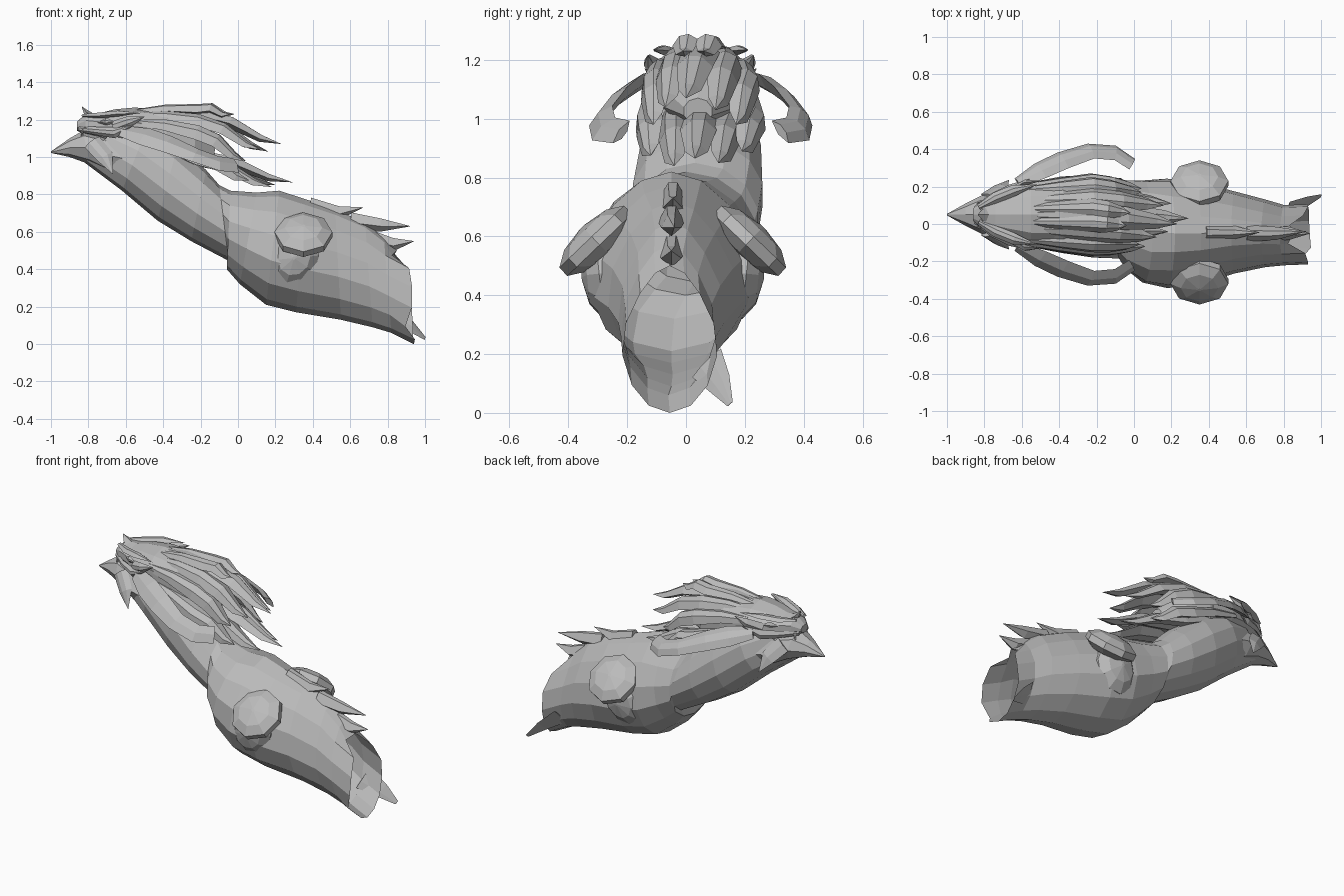
import bpy, bmesh, math
from mathutils import Vector as V

GREY = bpy.data.materials.new("stone_grey")
GREY.diffuse_color = (0.5, 0.5, 0.5, 1)
HEAD_Y, BODY_Y = 0.05, -0.045


def loft(name, rings, cap_start=True, cap_end=True):
    """Skin a list of equal-length closed rings."""
    bm = bmesh.new()
    vs = [[bm.verts.new(p) for p in r] for r in rings]
    n = len(rings[0])
    for a, b in zip(vs, vs[1:]):
        for i in range(n):
            j = (i + 1) % n
            bm.faces.new((a[i], a[j], b[j], b[i]))
    if cap_start:
        bm.faces.new(vs[0][::-1])
    if cap_end:
        bm.faces.new(vs[-1])
    bmesh.ops.remove_doubles(bm, verts=bm.verts, dist=0.0005)
    bmesh.ops.recalc_face_normals(bm, faces=bm.faces)
    me = bpy.data.meshes.new(name)
    bm.to_mesh(me)
    bm.free()
    me.materials.append(GREY)
    ob = bpy.data.objects.new(name, me)
    bpy.context.collection.objects.link(ob)
    return ob


def ring(tx, tz, bx, bz, y, hw, n=14, pinch=0.0):
    """Oval through a top point and a bottom point; pinch narrows its upper half."""
    c = V(((tx + bx) / 2, y, (tz + bz) / 2))
    up = V(((tx - bx) / 2, 0, (tz - bz) / 2))
    pts = []
    for i in range(n):
        a = 2 * math.pi * i / n
        w = hw * (1 - pinch * max(0, math.cos(a)))
        pts.append(c + up * math.cos(a) + V((0, w, 0)) * math.sin(a))
    return pts


def strand(name, pts, widths, thick, side=(0, 1, 0)):
    """Ridged blade following a path; thick is a fraction of the width."""
    pts = [V(p) for p in pts]
    rings = []
    for k, p in enumerate(pts):
        t = (pts[min(k + 1, len(pts) - 1)] - pts[max(k - 1, 0)]).normalized()
        s = V(side)
        s = (s - t * s.dot(t)).normalized()
        nrm = t.cross(s)
        w = max(widths[k], 0.001)
        h = w * thick
        rings.append([p + s * w, p + s * w * 0.35 + nrm * h, p - s * w * 0.35 + nrm * h,
                      p - s * w, p - nrm * h * 0.7])
    return loft(name, rings)


def bulge(name, c, ax, up, out, rx, ru, ro, n=10, m=5):
    """Faceted ellipsoid on three given axes."""
    rings = []
    for k in range(m + 1):
        f = math.pi * (0.02 + 0.96 * k / m)
        r = math.sin(f)
        rings.append([V(c) + V(ax) * rx * r * math.cos(2 * math.pi * i / n)
                      + V(up) * ru * r * math.sin(2 * math.pi * i / n)
                      + V(out) * ro * math.cos(f) for i in range(n)])
    return loft(name, rings)


# Neck and torso skin, open at the torn rear end
body = [ring(*r[:6], pinch=r[6]) for r in [
    (-0.62, 1.20, -0.82, 0.97, 0.05, 0.10, 0),
    (-0.48, 1.17, -0.62, 0.82, 0.05, 0.175, 0),
    (-0.32, 1.07, -0.43, 0.66, 0.05, 0.21, 0),
    (-0.17, 0.93, -0.25, 0.55, 0.04, 0.225, 0),
    (-0.10, 0.85, -0.05, 0.445, 0.03, 0.22, 0),
    (-0.04, 0.82, -0.06, 0.40, 0.0, 0.24, 0),
    (0.10, 0.81, 0.01, 0.32, -0.04, 0.28, 0.1),
    (0.22, 0.82, 0.15, 0.21, -0.05, 0.30, 0.25),
    (0.36, 0.775, 0.31, 0.17, -0.05, 0.285, 0.3),
    (0.52, 0.72, 0.55, 0.13, -0.045, 0.225, 0.3),
    (0.68, 0.65, 0.72, 0.09, -0.05, 0.185, 0.35),
    (0.78, 0.57, 0.82, 0.06, -0.06, 0.165, 0.35),
    (0.85, 0.50, 0.93, 0.0, -0.055, 0.165, 0.35)]]
jag = [0.0, -0.02, 0.04, 0.05, 0.03, 0.02, 0.01, 0.01, 0.02, -0.02, 0.03, 0.05, 0.05, -0.03]
for p, j in zip(body[-1], jag):
    p.x += j
loft("neck_and_torso", body, True, False)

# Torn skin flap at the rear end
strand("torn_flap", [(0.82, 0.07, 0.17), (0.92, 0.115, 0.10), (1.0, 0.15, 0.03)],
       [0.07, 0.045, 0.012], 0.1, (0, 0.6, 0.8))

# Back spines
for k, pts in enumerate([
        [(0.38, -0.045, 0.73), (0.54, -0.045, 0.695), (0.67, -0.045, 0.73)],
        [(0.60, -0.05, 0.65), (0.76, -0.05, 0.63), (0.92, -0.04, 0.63)],
        [(0.72, -0.05, 0.55), (0.83, -0.05, 0.525), (0.94, -0.05, 0.55)]]):
    strand(f"back_spine_{k}", pts, [0.045, 0.035, 0], 1.2)

# Severed forelimbs: a shoulder bulge and a slanted shield-like stump
for s, tag in ((-1, "near"), (1, "far")):
    bulge(f"shoulder_{tag}", (0.30, BODY_Y + s * 0.225, 0.46), (1, 0, 0.1), (0, s * 0.1, 1),
          (0, s, 0), 0.14, 0.15, 0.085)
    bulge(f"limb_stump_{tag}", (0.35, BODY_Y + s * 0.262, 0.585), (0.98, 0, 0.0),
          (0, s * 0.72, -0.69), (0, s * 0.69, 0.72), 0.165, 0.16, 0.066, 8)

# Skull and snout
loft("skull", [ring(*r, 10) for r in [
    (-0.86, 1.19, -0.86, 1.14, HEAD_Y, 0.035),
    (-0.81, 1.235, -0.82, 1.12, HEAD_Y, 0.075),
    (-0.74, 1.235, -0.74, 1.10, HEAD_Y, 0.10),
    (-0.66, 1.255, -0.68, 1.07, HEAD_Y, 0.13),
    (-0.55, 1.265, -0.55, 1.03, HEAD_Y, 0.165),
    (-0.40, 1.25, -0.40, 1.0, HEAD_Y, 0.17)]])

# Pointed lower jaw
loft("lower_jaw", [ring(*r, 8) for r in [
    (-1.0, 1.03, -1.0, 1.022, HEAD_Y, 0.004),
    (-0.90, 1.10, -0.90, 1.0, HEAD_Y, 0.06),
    (-0.83, 1.14, -0.79, 0.96, HEAD_Y, 0.105),
    (-0.72, 1.12, -0.68, 0.90, HEAD_Y, 0.145),
    (-0.55, 1.10, -0.55, 0.86, HEAD_Y, 0.15)]])

# Nose horn
strand("nose_horn", [(-0.77, HEAD_Y, 1.21), (-0.81, HEAD_Y, 1.24), (-0.835, HEAD_Y, 1.27)],
       [0.045, 0.03, 0], 0.6)

for s, tag in ((-1, "near"), (1, "far")):
    def at(x, d, z):
        return (x, HEAD_Y + s * d, z)
    # Cheek frill, brow, eye, fang and cheek curl
    strand(f"cheek_frill_{tag}", [at(-0.78, 0.10, 1.08), at(-0.71, 0.15, 1.0), at(-0.67, 0.185, 0.91)],
           [0.05, 0.045, 0], 0.35, (1, 0, 0.3))
    strand(f"brow_{tag}", [at(-0.83, 0.04, 1.22), at(-0.74, 0.09, 1.22), at(-0.64, 0.13, 1.23),
                           at(-0.52, 0.16, 1.235)], [0.015, 0.03, 0.03, 0], 0.6)
    strand(f"eye_{tag}", [at(-0.75, 0.095, 1.185), at(-0.705, 0.118, 1.19), at(-0.65, 0.135, 1.185)],
           [0, 0.02, 0], 0.7, (0, 0, 1))
    strand(f"fang_{tag}", [at(-0.83, 0.055, 1.15), at(-0.84, 0.06, 1.10)], [0.014, 0], 0.8)
    strand(f"lip_{tag}", [at(-0.85, 0.04, 1.15), at(-0.76, 0.105, 1.14), at(-0.66, 0.15, 1.13),
                          at(-0.56, 0.19, 1.17)], [0.015, 0.022, 0.03, 0], 0.6, (0, 0, 1))
    strand(f"cheek_curl_{tag}", [at(-0.66, 0.13, 1.16), at(-0.58, 0.175, 1.19), at(-0.50, 0.18, 1.215)],
           [0.035, 0.03, 0], 0.6, (0, 0, 1))

    # Curved side horn, broad at the root, sweeping out and back in
    strand(f"side_horn_{tag}", [at(-0.62, 0.17, 1.14), at(-0.50, 0.235, 1.11), at(-0.38, 0.29, 1.07),
                                at(-0.23, 0.34, 1.01), at(-0.10, 0.33, 0.965), at(-0.01, 0.27, 0.955)],
           [0.04, 0.065, 0.065, 0.055, 0.055, 0.05], 0.35, (0, s * 0.72, -0.69))

# Core of the mane
loft("mane_core", [ring(*r, 10) for r in [
    (-0.58, 1.25, -0.55, 1.06, HEAD_Y, 0.15),
    (-0.38, 1.25, -0.38, 1.02, HEAD_Y, 0.17),
    (-0.22, 1.18, -0.24, 0.97, HEAD_Y, 0.14),
    (-0.12, 1.07, -0.13, 0.98, 0.04, 0.05)]])

# Mane locks: root offset, root z, middle z, tip position, width
locks = [
    (0.0, 1.24, 1.225, (0.23, 0.0, 1.07), 0.065),
    (0.08, 1.22, 1.19, (0.16, 0.10, 1.03), 0.06),
    (-0.08, 1.22, 1.19, (0.12, -0.07, 1.04), 0.06),
    (0.035, 1.24, 1.25, (-0.02, 0.06, 1.23), 0.05),
    (-0.04, 1.24, 1.25, (-0.04, -0.01, 1.23), 0.05),
    (0.14, 1.19, 1.13, (0.04, 0.17, 0.98), 0.06),
    (-0.14, 1.19, 1.13, (0.03, -0.11, 0.98), 0.06),
    (0.0, 1.12, 1.00, (0.29, 0.03, 0.865), 0.065),
    (0.09, 1.11, 0.98, (0.20, 0.11, 0.85), 0.06),
    (-0.08, 1.11, 0.98, (0.18, -0.04, 0.84), 0.06),
    (0.16, 1.12, 1.00, (0.04, 0.19, 0.89), 0.06),
    (-0.16, 1.12, 1.00, (0.06, -0.12, 0.875), 0.06)]
for k, (d, z0, zm, tip, w) in enumerate(locks):
    a, t = V((-0.56, HEAD_Y + d * 0.95, z0)), V(tip)
    m = V((-0.22, HEAD_Y + d * 1.1, zm))
    q = m.lerp(t, 0.4) + V((0, 0, 0.015))
    r = m.lerp(t, 0.75) - V((0, 0, 0.012))
    strand(f"mane_lock_{k}", [a, a.lerp(m, 0.5) + V((0, 0, 0.01)), m, q, r, t],
           [w * 0.4, w * 0.75, w, w * 0.95, w * 0.6, 0], 0.6, (0, 1, -d * 6))
